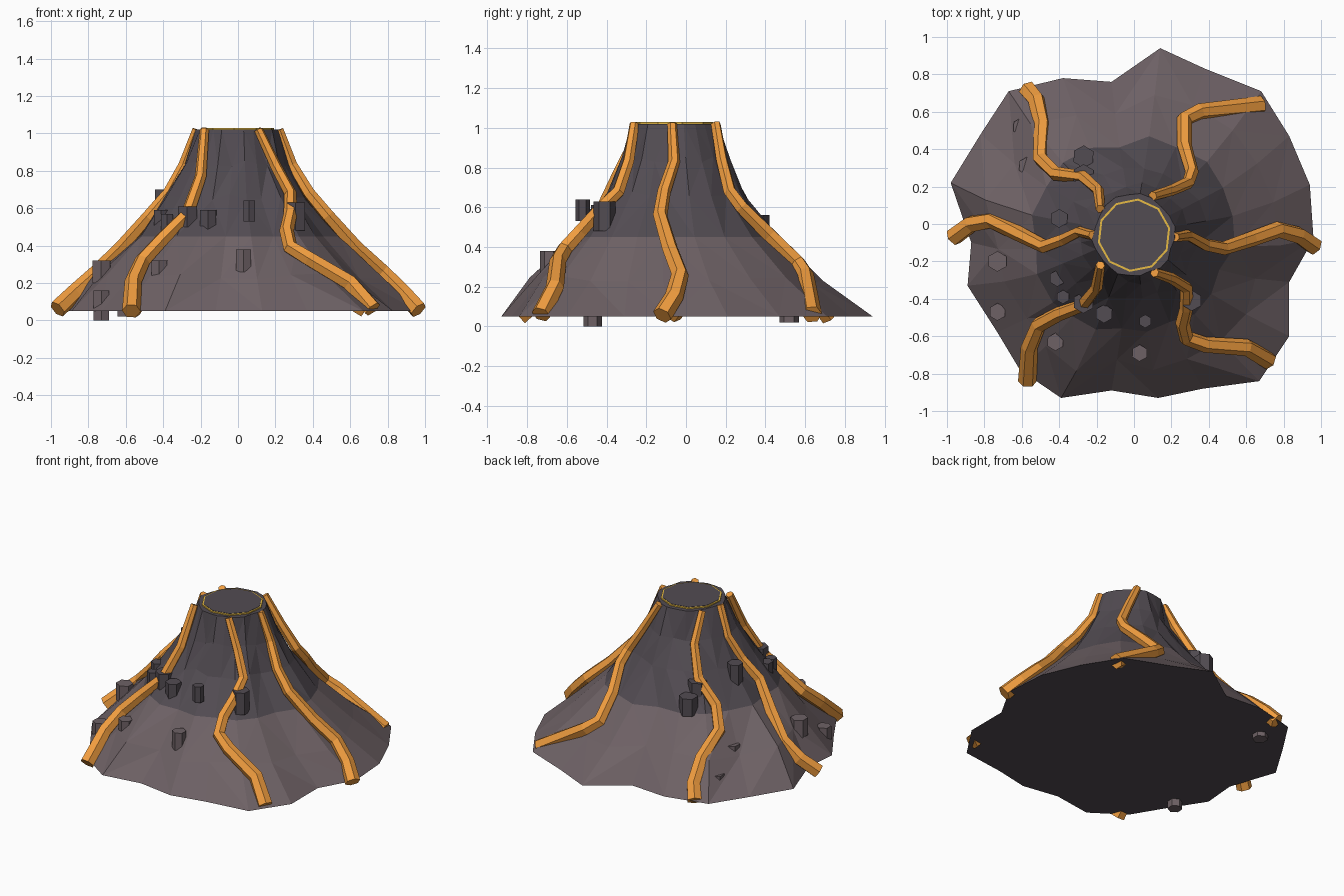
import bpy, bmesh, math, random

random.seed(4)


def material(name, rgb):
    m = bpy.data.materials.new(name)
    m.diffuse_color = (*rgb, 1)
    return m


DARK = material("dark_rock", (0.085, 0.072, 0.085))
LIGHT = material("light_rock", (0.155, 0.12, 0.13))
LAVA = material("lava", (0.88, 0.34, 0.05))
GOLD = material("glow", (0.8, 0.5, 0.06))


def finish(bm, name, mats):
    bmesh.ops.recalc_face_normals(bm, faces=bm.faces)
    me = bpy.data.meshes.new(name)
    bm.to_mesh(me)
    bm.free()
    for m in mats:
        me.materials.append(m)
    ob = bpy.data.objects.new(name, me)
    bpy.context.collection.objects.link(ob)
    return ob


def prism(name, x, y, z0, z1, r, sides, mat, spin=0.0):
    bm = bmesh.new()
    ring = [bm.verts.new((x + r * math.cos(spin + math.tau * i / sides),
                          y + r * math.sin(spin + math.tau * i / sides), z0))
            for i in range(sides)]
    base = bm.faces.new(ring)
    ext = bmesh.ops.extrude_face_region(bm, geom=[base], use_keep_orig=True)
    for v in ext["geom"]:
        if isinstance(v, bmesh.types.BMVert):
            v.co.z = z1
    return finish(bm, name, [mat])


# Mountain: irregular foot outline lofted up to a round rim
FOOT = [(0.14, 0.94), (0.38, 0.83), (0.68, 0.71), (0.83, 0.47), (0.94, 0.21),
        (0.96, -0.08), (0.83, -0.31), (0.83, -0.60), (0.67, -0.84),
        (0.37, -0.88), (0.13, -0.93), (-0.12, -0.89), (-0.39, -0.93),
        (-0.61, -0.78), (-0.73, -0.58), (-0.89, -0.33), (-0.87, -0.10),
        (-0.98, 0.22), (-0.82, 0.48), (-0.67, 0.71), (-0.38, 0.78), (-0.12, 0.76)]
# z, mean radius, centre y, share of foot irregularity, jitter, hollow on the front
LEVELS = [(0.05, 0.93, 0.0, 1.0, 0, 0), (0.24, 0.75, -0.05, 0.7, 0.025, 0.03),
          (0.45, 0.55, -0.075, 0.3, 0.015, 0.06),
          (0.66, 0.385, -0.07, 0.15, 0.02, 0.05),
          (0.84, 0.28, -0.065, 0.1, 0.015, 0.03),
          (1.02, 0.218, -0.06, 0.0, 0.01, 0)]
bm = bmesh.new()
rings = []
for z, r, cy, share, jit, hollow in LEVELS:
    ring = []
    for x, y in FOOT:
        d = math.hypot(x, y)
        front = max(0, math.cos(math.atan2(y, x) + math.radians(62)))
        rr = r + share * (d - 0.93) + random.uniform(-jit, jit) - hollow * front
        if front > 0.75 and 0 < share < 1:
            rr = min(rr, r - 0.4 * hollow)
        zz = z + (random.uniform(-jit, jit) if z not in (0.45, 1.02) else 0)
        ring.append(bm.verts.new((x / d * rr, cy + y / d * rr, zz)))
    rings.append(ring)
n = len(FOOT)
for k in range(len(rings) - 1):
    a, b = rings[k], rings[k + 1]
    for i in range(n):
        j = (i + 1) % n
        if random.random() < 0.5:
            tris = [(a[i], a[j], b[j]), (a[i], b[j], b[i])]
        else:
            tris = [(a[i], a[j], b[i]), (a[j], b[j], b[i])]
        for t in tris:
            bm.faces.new(t).material_index = 1 if k < 2 else 0
bm.faces.new(rings[0])
bm.faces.new(rings[-1])
finish(bm, "mountain", [DARK, LIGHT])

# Crater: thin glowing rim around a dark plug
prism("crater_glow", 0, -0.06, 0.98, 1.028, 0.197, 10, GOLD, 0.2)
prism("crater_plug", 0, -0.06, 0.98, 1.03, 0.186, 10, DARK, 0.2)

# Lava streams: six-sided tubes thickening downhill
STREAMS = {
    "right": [(0.22, -0.07, 1.02), (0.29, -0.06, 0.83), (0.38, -0.11, 0.68),
              (0.48, -0.13, 0.56), (0.63, -0.08, 0.39), (0.77, -0.03, 0.26),
              (0.88, -0.06, 0.15), (0.965, -0.12, 0.055)],
    "left": [(-0.22, -0.06, 1.02), (-0.29, -0.04, 0.83), (-0.37, -0.08, 0.68),
             (-0.48, -0.12, 0.55), (-0.62, -0.05, 0.39), (-0.76, 0.02, 0.25),
             (-0.87, 0.0, 0.15), (-0.965, -0.07, 0.06)],
    "back_right": [(0.10, 0.15, 1.02), (0.20, 0.18, 0.84), (0.29, 0.22, 0.68),
                   (0.31, 0.28, 0.60), (0.27, 0.42, 0.46), (0.27, 0.56, 0.32),
                   (0.35, 0.60, 0.26), (0.68, 0.635, 0.06)],
    "back_left": [(-0.18, 0.08, 1.02), (-0.19, 0.18, 0.83), (-0.27, 0.25, 0.64),
                  (-0.42, 0.27, 0.50), (-0.50, 0.35, 0.38), (-0.49, 0.53, 0.25),
                  (-0.52, 0.66, 0.13), (-0.57, 0.72, 0.05)],
    "front_left": [(-0.18, -0.22, 1.02), (-0.20, -0.34, 0.77),
                   (-0.27, -0.43, 0.57), (-0.40, -0.48, 0.44),
                   (-0.51, -0.54, 0.32), (-0.56, -0.66, 0.21),
                   (-0.57, -0.84, 0.05)],
    "front_right": [(0.11, -0.26, 1.02), (0.20, -0.29, 0.83), (0.28, -0.34, 0.68),
                    (0.28, -0.45, 0.57), (0.26, -0.53, 0.48), (0.28, -0.61, 0.39),
                    (0.38, -0.645, 0.33), (0.60, -0.66, 0.20), (0.72, -0.73, 0.06)],
}
for name, pts in STREAMS.items():
    cu = bpy.data.curves.new("lava_stream_" + name, "CURVE")
    cu.dimensions = "3D"
    cu.bevel_depth = 0.05
    cu.bevel_resolution = 1
    cu.use_fill_caps = True
    sp = cu.splines.new("POLY")
    sp.use_smooth = False
    sp.points.add(len(pts) - 1)
    for p, co in zip(sp.points, pts):
        p.co = (*co, 1)
        p.radius = 1.0 - 0.5 * max(0, (co[2] - 0.05) / 0.97)
    cu.materials.append(LAVA)
    ob = bpy.data.objects.new("lava_stream_" + name, cu)
    bpy.context.collection.objects.link(ob)
    bpy.context.view_layer.objects.active = ob
    ob.select_set(True)
    bpy.ops.object.convert(target="MESH")
    ob.select_set(False)

# Rock columns: x, y, bottom, top, radius
ROCKS = [(-0.27, 0.36, 0.44, 0.56, 0.06), (-0.27, 0.26, 0.50, 0.63, 0.06),
         (-0.40, 0.03, 0.55, 0.70, 0.05), (-0.41, -0.29, 0.45, 0.59, 0.045),
         (-0.38, -0.39, 0.45, 0.57, 0.037), (-0.27, -0.42, 0.50, 0.61, 0.058),
         (-0.16, -0.48, 0.44, 0.59, 0.05), (0.06, -0.52, 0.53, 0.64, 0.036),
         (0.31, -0.41, 0.48, 0.63, 0.055), (-0.73, -0.20, 0.20, 0.32, 0.055),
         (-0.73, -0.47, 0.0, 0.16, 0.047), (-0.42, -0.63, 0.20, 0.32, 0.048),
         (-0.69, 0.05, 0.18, 0.29, 0.03), (0.03, -0.69, 0.26, 0.38, 0.045),
         (-0.60, 0.52, 0.02, 0.17, 0.05), (-0.57, 0.31, 0.18, 0.29, 0.05)]
for i, (x, y, z0, z1, r) in enumerate(ROCKS):
    prism(f"rock_column_{i + 1}", x, y, z0, z1, r, 6,
          LIGHT if z1 < 0.45 else DARK, 0.5)
